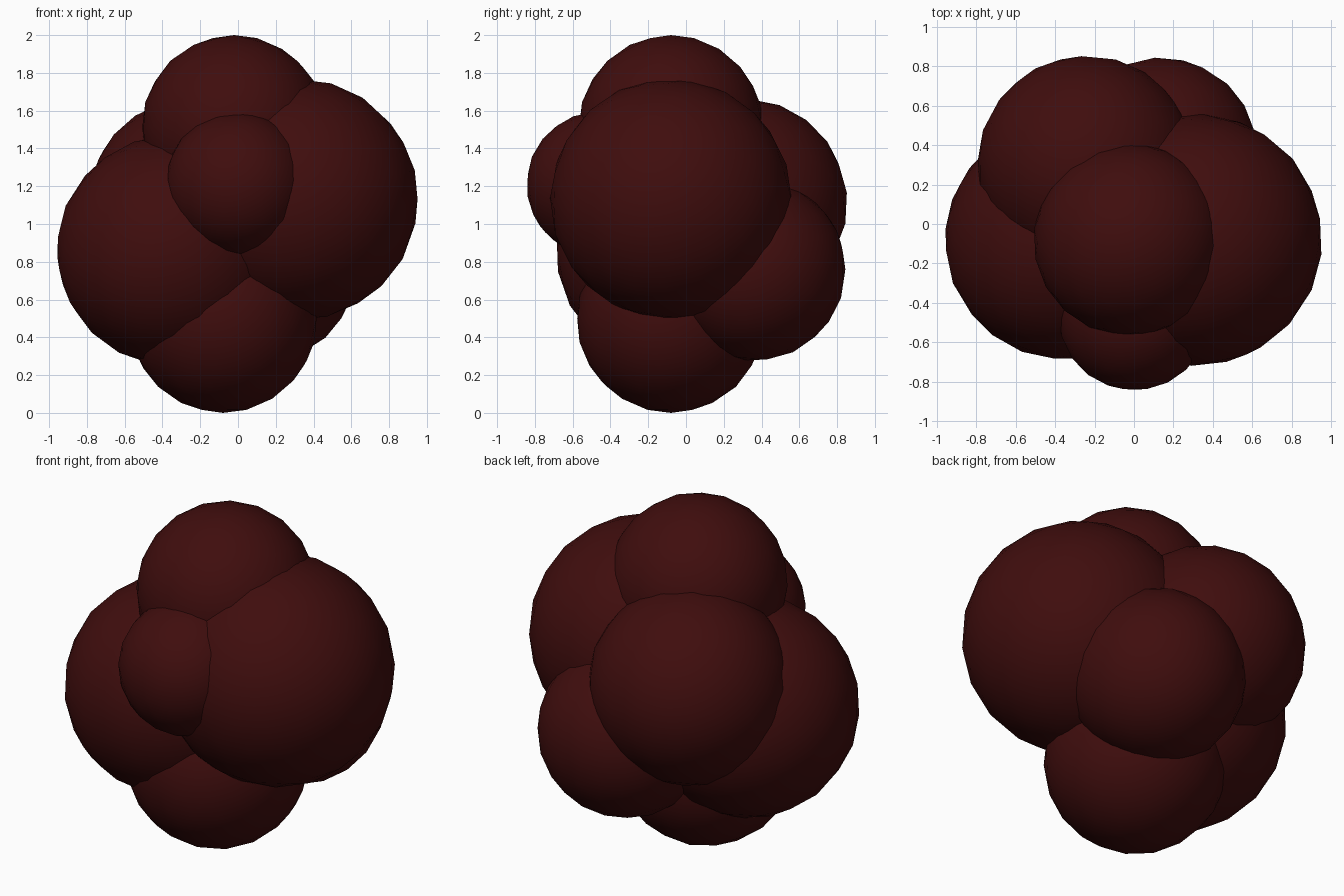
import bpy

if "Cube" in bpy.data.objects:
    bpy.data.objects.remove(bpy.data.objects["Cube"])

# Shared dark red material
mat = bpy.data.materials.new("dark_red")
mat.diffuse_color = (0.05, 0.004, 0.004, 1)
mat.use_nodes = True
mat.node_tree.nodes["Principled BSDF"].inputs["Base Color"].default_value = mat.diffuse_color

# Overlapping low-poly lobes: name, centre, radius, tilt
LOBES = [
    ("top_lobe", (-0.02, -0.08, 1.51), 0.49, (0.0, 0.0, 0.2)),
    ("right_lobe", (0.315, -0.08, 1.13), 0.64, (0.3, 0.2, 0.1)),
    ("left_lobe", (-0.35, -0.08, 0.86), 0.61, (0.2, 0.4, 0.0)),
    ("bottom_lobe", (-0.08, -0.08, 0.50), 0.50, (0.0, 0.0, 0.5)),
    ("back_lower_lobe", (0.14, 0.36, 0.76), 0.485, (0.1, 0.3, 0.4)),
    ("back_upper_lobe", (-0.24, 0.30, 1.11), 0.555, (0.4, 0.1, 0.2)),
    ("front_lobe", (0.0, -0.46, 1.21), 0.385, (0.2, 0.1, 0.3)),
]


def lobe(name, centre, radius, tilt):
    bpy.ops.mesh.primitive_ico_sphere_add(
        subdivisions=3, radius=radius, location=centre, rotation=tilt)
    ob = bpy.context.object
    ob.name = name
    ob.data.materials.append(mat)
    bpy.ops.object.shade_smooth()


for args in LOBES:
    lobe(*args)
